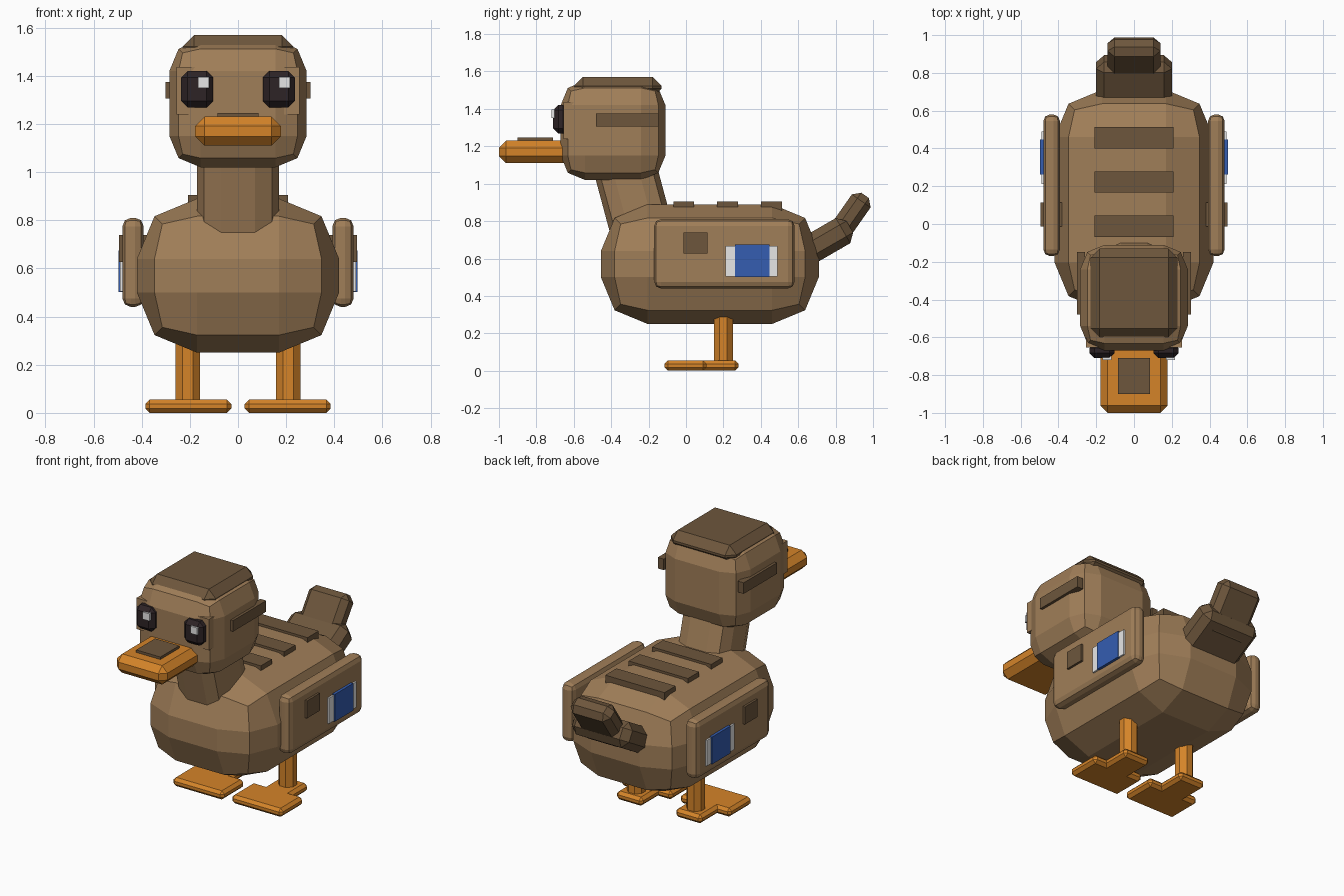
import bpy
import bmesh
from math import radians
from mathutils import Matrix, Vector

if "Cube" in bpy.data.objects:
    bpy.data.objects.remove(bpy.data.objects["Cube"])


def material(name, rgb):
    m = bpy.data.materials.new(name)
    m.use_nodes = True
    color = (*rgb, 1.0)
    m.diffuse_color = color
    m.node_tree.nodes["Principled BSDF"].inputs["Base Color"].default_value = color
    return m


brown = material("brown", (0.352, 0.209, 0.098))
dark_brown = material("dark_brown", (0.155, 0.094, 0.046))
orange = material("orange", (0.66, 0.23, 0.022))
eye_black = material("eye_black", (0.026, 0.017, 0.019))
white = material("white", (0.8, 0.8, 0.8))
blue = material("blue", (0.035, 0.11, 0.44))


def block(name, x, y, z, mat, bevel=0.0, segments=1, tilt=0.0, only_long=False):
    """Box spanning the given ranges, bevelled, then tilted about x at its centre."""
    spans = (x, y, z)
    size = [b - a for a, b in spans]
    centre = Vector([(a + b) / 2 for a, b in spans])
    bm = bmesh.new()
    bmesh.ops.create_cube(bm, size=1.0)
    bmesh.ops.scale(bm, vec=size, verts=bm.verts)
    if bevel:
        edges = [e for e in bm.edges if not only_long
                 or abs(e.verts[0].co.z - e.verts[1].co.z) > 1e-4]
        bmesh.ops.bevel(bm, geom=edges, offset=bevel, segments=segments,
                        profile=0.5, affect='EDGES', clamp_overlap=True)
    bm.transform(Matrix.Rotation(radians(tilt), 4, 'X'))
    mesh = bpy.data.meshes.new(name)
    bm.to_mesh(mesh)
    bm.free()
    mesh.materials.append(mat)
    obj = bpy.data.objects.new(name, mesh)
    obj.location = centre
    bpy.context.collection.objects.link(obj)
    return obj


def pair(name, x, *args, **kw):
    """The same block on the left (+x) and right (-x)."""
    block("left_" + name, x, *args, **kw)
    block("right_" + name, (-x[1], -x[0]), *args, **kw)


def around(centre, size):
    return (centre - size / 2, centre + size / 2)


# Body, neck and head
block("body", (-0.42, 0.42), (-0.455, 0.71), (0.25, 0.89), brown, 0.25, 2)
block("neck", (-0.17, 0.17), around(-0.29, 0.335), (0.65, 1.25), brown, 0.1, 2,
      tilt=15, only_long=True)
block("head", (-0.285, 0.285), (-0.67, -0.11), (1.02, 1.55), brown, 0.13, 2)
block("face_plate", (-0.255, 0.255), (-0.655, -0.55), (1.24, 1.437), brown)
block("cap", (-0.23, 0.23), (-0.6, -0.13), (1.46, 1.57), dark_brown, 0.048)
pair("temple_stripe", (0.26, 0.302), (-0.48, -0.148), (1.305, 1.375), dark_brown)

# Bill
block("bill", (-0.178, 0.178), (-1.0, -0.6), (1.11, 1.23), orange, 0.038)
block("bill_patch", (-0.085, 0.085), (-0.9, -0.71), (1.22, 1.246), dark_brown)

# Eyes, with each glint shifted to the same side
pair("eye", (0.103, 0.236), (-0.71, -0.63), (1.268, 1.42), eye_black, 0.027)
for side, cx in (("left", 0.193), ("right", -0.143)):
    block(side + "_eye_glint", around(cx, 0.046), (-0.719, -0.7), (1.35, 1.396), white)

# Wings with painted panels
pair("wing", (0.392, 0.48), (-0.17, 0.58), (0.44, 0.81), brown, 0.035, 2)
pair("wing_patch", (0.38, 0.494), (-0.013, 0.115), (0.627, 0.738), dark_brown)
pair("wing_white_panel", (0.47, 0.49), (0.212, 0.49), (0.505, 0.668), white)
pair("wing_blue_panel", (0.47, 0.497), (0.262, 0.447), (0.502, 0.675), blue)

# Back stripes
for i, cy in enumerate((-0.012, 0.222, 0.457)):
    block("back_stripe_%d" % (i + 1), (-0.208, 0.208), around(cy, 0.112),
          (0.845, 0.905), dark_brown)

# Two-part upturned tail
block("tail_base", (-0.2, 0.2), around(0.72, 0.36), around(0.68, 0.155),
      dark_brown, 0.042, tilt=30)
block("tail_tip", (-0.14, 0.14), around(0.86, 0.34), around(0.798, 0.122),
      dark_brown, 0.036, tilt=55)

# Legs and feet
pair("leg", (0.157, 0.26), (0.15, 0.25), (0.03, 0.35), orange, 0.03, only_long=True)
pair("foot", (0.028, 0.385), (-0.115, 0.11), (0.0, 0.055), orange, 0.018)
pair("heel", (0.115, 0.3), (0.07, 0.28), (0.0, 0.055), orange, 0.018)
